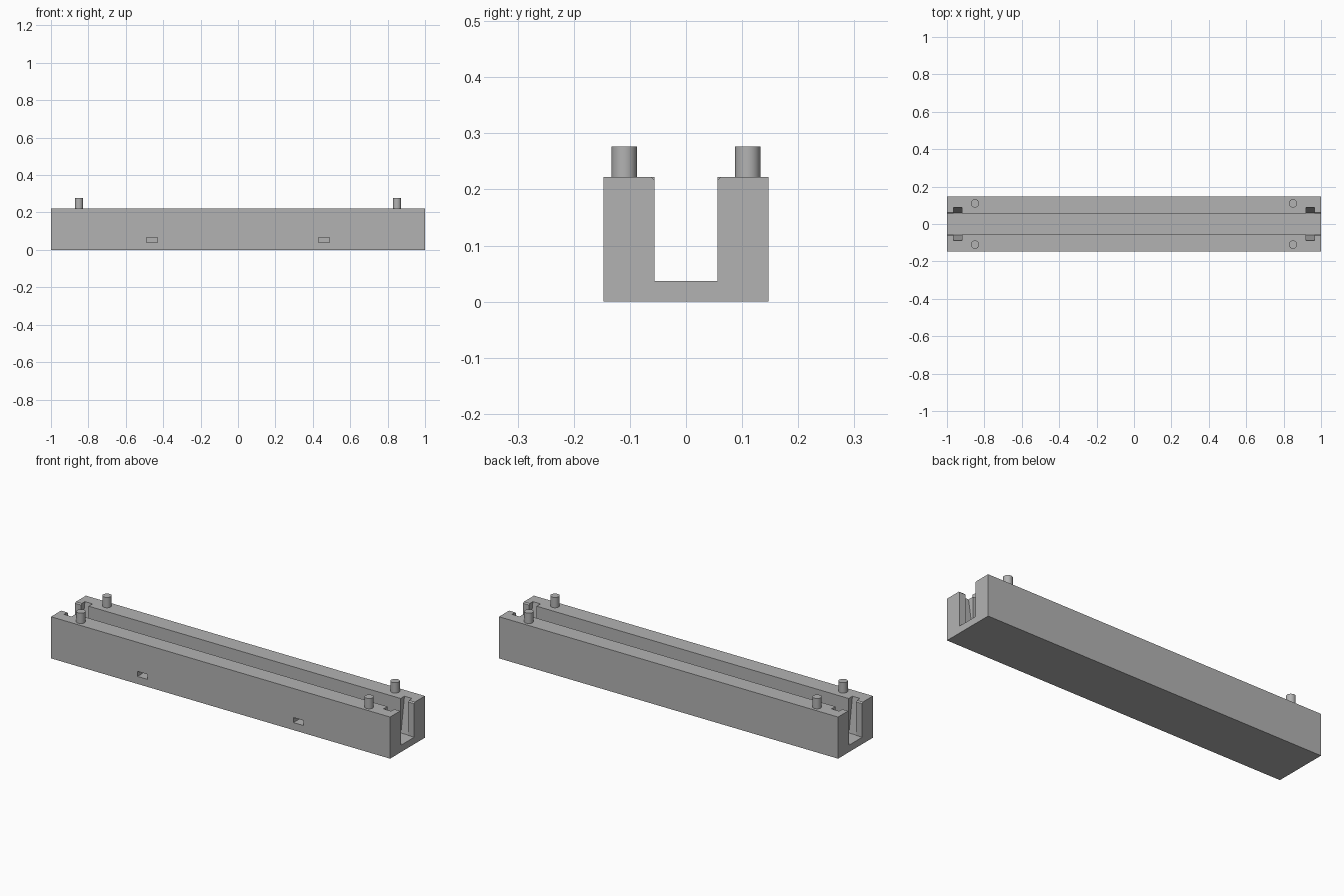
import bpy
import bmesh

cube = bpy.data.objects.get("Cube")
if cube:
    bpy.data.objects.remove(cube, do_unlink=True)

# Single plain grey
grey = bpy.data.materials.new("plain_grey")
grey.use_nodes = True
colour = (0.45, 0.45, 0.45, 1)
grey.diffuse_color = colour
grey.node_tree.nodes["Principled BSDF"].inputs["Base Color"].default_value = colour

HALF_W, GAP, FLOOR, TOP = 0.147, 0.056, 0.037, 0.222


def prism(name, profile, x0, x1):
    """Extrude a (y, z) profile along x."""
    bm = bmesh.new()
    face = bm.faces.new([bm.verts.new((x0, y, z)) for y, z in profile])
    ext = bmesh.ops.extrude_face_region(bm, geom=[face])
    moved = [v for v in ext["geom"] if isinstance(v, bmesh.types.BMVert)]
    bmesh.ops.translate(bm, verts=moved, vec=(x1 - x0, 0, 0))
    bmesh.ops.recalc_face_normals(bm, faces=bm.faces)
    mesh = bpy.data.meshes.new(name)
    bm.to_mesh(mesh)
    bm.free()
    obj = bpy.data.objects.new(name, mesh)
    bpy.context.collection.objects.link(obj)
    mesh.materials.append(grey)
    return obj


def cut(target, cutter):
    """Subtract the cutter, then remove it."""
    mod = target.modifiers.new("cut", "BOOLEAN")
    mod.operation, mod.solver, mod.object = "DIFFERENCE", "EXACT", cutter
    bpy.context.view_layer.objects.active = target
    bpy.ops.object.modifier_apply(modifier=mod.name)
    bpy.data.objects.remove(cutter, do_unlink=True)


# U-shaped channel body
half = [(HALF_W, 0), (HALF_W, TOP), (GAP, TOP), (GAP, FLOOR)]
body = prism("channel_body", half + [(-y, z) for y, z in reversed(half)], -1, 1)

for end in (-1, 1):
    for side in (-1, 1):
        # Guide slot that gets shallower towards the floor
        slot = [(0.05, FLOOR), (0.059, FLOOR), (0.093, 0.25), (0.05, 0.25)]
        cut(body, prism("slot_cutter", [(side * y, z) for y, z in slot],
                        end * 0.92, end * 0.965))
        # Small bevel along the top of the end lip
        bevel = [(0.053, 0.225), (0.053, 0.213), (0.065, 0.225)]
        cut(body, prism("bevel_cutter", [(side * y, z) for y, z in bevel],
                        end * 0.95, end * 1.01))
        # Locating pin
        bpy.ops.mesh.primitive_cylinder_add(
            vertices=32, radius=0.0225, depth=0.06,
            location=(end * 0.85, side * 0.11, 0.247))
        pin = bpy.context.object
        pin.name = "locating_pin"
        pin.data.materials.append(grey)
        bpy.ops.object.shade_smooth_by_angle()
    # Small window through the front wall
    window = [(-0.2, 0.04), (-0.04, 0.04), (-0.04, 0.067), (-0.2, 0.067)]
    cut(body, prism("window_cutter", window, end * 0.46 - 0.03, end * 0.46 + 0.03))
